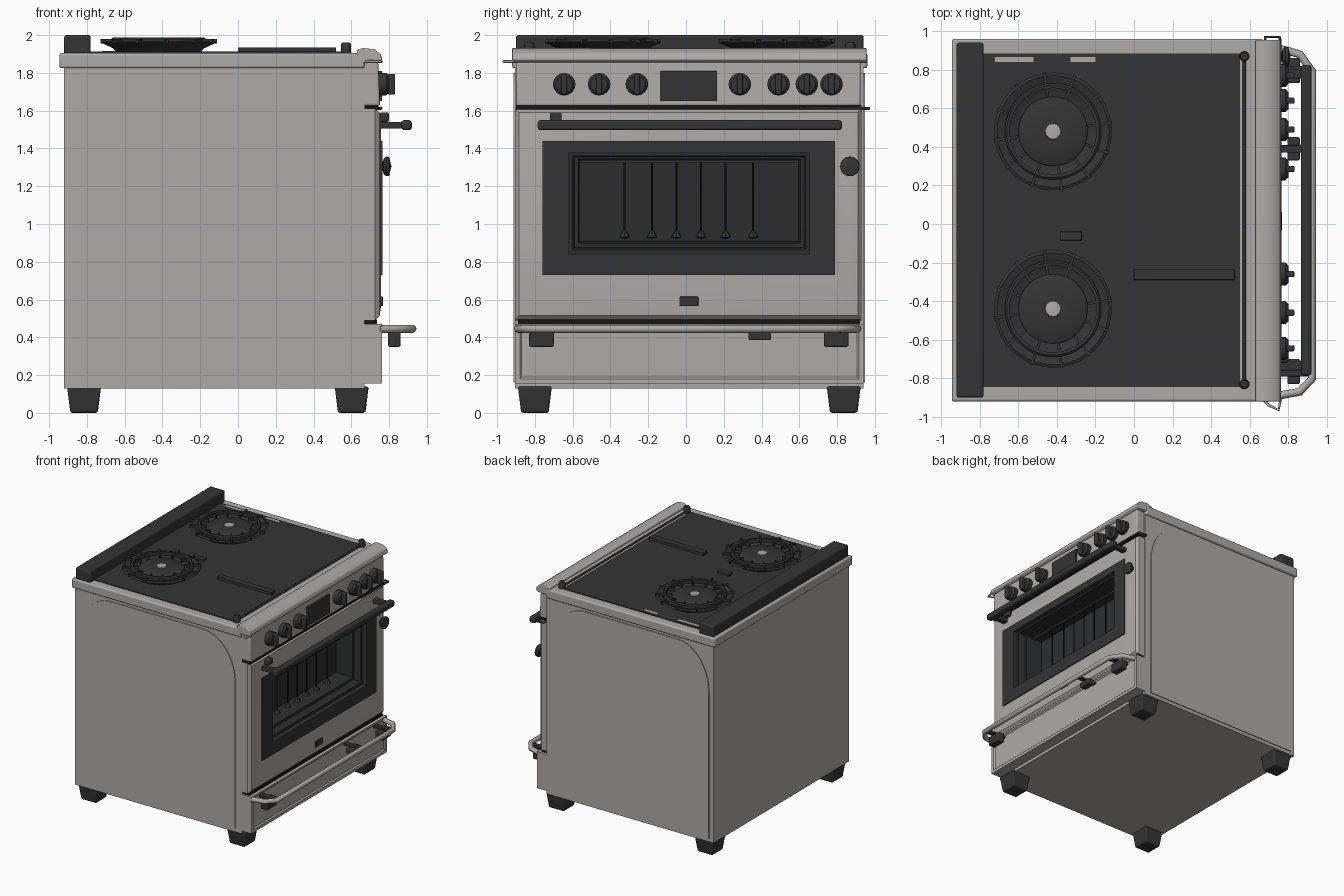
import bpy, bmesh, math
from mathutils import Vector, Matrix

if "Cube" in bpy.data.objects:
    bpy.data.objects.remove(bpy.data.objects["Cube"])


def mat(name, c):
    m = bpy.data.materials.new(name)
    m.diffuse_color = (*c, 1)
    m.use_nodes = True
    m.node_tree.nodes["Principled BSDF"].inputs["Base Color"].default_value = m.diffuse_color
    return m


ENAMEL = mat("warm grey enamel", (0.42, 0.41, 0.395))
BLACK = mat("charcoal black", (0.035, 0.035, 0.035))
GLASS = mat("oven interior", (0.026, 0.027, 0.028))
LINE = mat("deep black", (0.008, 0.008, 0.008))


def finish(name, bm, m, bevel=0, smooth=True):
    bmesh.ops.recalc_face_normals(bm, faces=bm.faces)
    me = bpy.data.meshes.new(name)
    bm.to_mesh(me)
    bm.free()
    ob = bpy.data.objects.new(name, me)
    bpy.context.collection.objects.link(ob)
    me.materials.append(m)
    if bevel:
        b = ob.modifiers.new("bevel", "BEVEL")
        b.width, b.segments, b.limit_method = bevel, 3, "ANGLE"
    if smooth:
        bpy.ops.object.select_all(action="DESELECT")
        ob.select_set(True)
        bpy.context.view_layer.objects.active = ob
        bpy.ops.object.shade_smooth_by_angle(angle=math.radians(35))
    return ob


def box(name, x, y, z, m, bevel=0):
    bm = bmesh.new()
    bmesh.ops.create_cube(bm, size=1)
    for v in bm.verts:
        v.co = [a[0] + (c + 0.5) * (a[1] - a[0]) for a, c in zip((x, y, z), v.co)]
    return finish(name, bm, m, bevel)


def loft(name, rects, m, cap0=True, cap1=True, bevel=0):
    """Nested rectangles (x, y0, y1, z0, z1) joined one after another."""
    bm = bmesh.new()
    rings = [[bm.verts.new((x, y, z)) for y, z in ((a, c), (b, c), (b, d), (a, d))]
             for x, a, b, c, d in rects]
    for r, s in zip(rings, rings[1:]):
        for i in range(4):
            j = (i + 1) % 4
            bm.faces.new((r[i], r[j], s[j], s[i]))
    if cap0:
        bm.faces.new(rings[0])
    if cap1:
        bm.faces.new(rings[-1])
    return finish(name, bm, m, bevel)


def lathe(name, prof, m, loc, axis="Z", n=32):
    """Spin (radius, height) points round an axis."""
    bm = bmesh.new()
    vs = [bm.verts.new((r, 0, h)) for r, h in prof]
    es = [bm.edges.new(p) for p in zip(vs, vs[1:])]
    bmesh.ops.spin(bm, geom=vs + es, axis=(0, 0, 1), cent=(0, 0, 0), steps=n, angle=math.tau)
    bmesh.ops.remove_doubles(bm, verts=bm.verts, dist=1e-5)
    if axis == "X":
        bm.transform(Matrix.Rotation(math.pi / 2, 4, "Y"))
    bm.transform(Matrix.Translation(loc))
    return finish(name, bm, m)


def extrude_y(name, pts, y0, y1, m, bevel=0):
    """Profile in x and z, pulled along y."""
    bm = bmesh.new()
    f = bm.faces.new([bm.verts.new((x, y0, z)) for x, z in pts])
    g = bmesh.ops.extrude_face_region(bm, geom=[f])["geom"]
    bmesh.ops.translate(bm, vec=(0, y1 - y0, 0), verts=[v for v in g if isinstance(v, bmesh.types.BMVert)])
    return finish(name, bm, m, bevel)


def tube(name, pts, r, m, closed=False):
    cu = bpy.data.curves.new(name, "CURVE")
    cu.dimensions, cu.bevel_depth, cu.bevel_resolution, cu.use_fill_caps = "3D", r, 2, True
    sp = cu.splines.new("POLY")
    sp.points.add(len(pts) - 1)
    for p, c in zip(sp.points, pts):
        p.co = (*c, 1)
    sp.use_cyclic_u = closed
    cu.materials.append(m)
    ob = bpy.data.objects.new(name, cu)
    bpy.context.collection.objects.link(ob)
    return ob


# Body, with a pocket in its front for the oven
loft("body", [(-0.92, -0.905, 0.94, 0.13, 1.85), (0.67, -0.905, 0.94, 0.13, 1.85),
              (0.67, -0.65, 0.69, 0.80, 1.41), (0.42, -0.65, 0.69, 0.80, 1.41)], ENAMEL)

# Arched side panels
arch = [(-0.88, 0.16)]
arch += [(-0.58 - 0.30 * math.cos(t), 1.42 + 0.38 * math.sin(t)) for t in [i * math.pi / 20 for i in range(11)]]
arch += [(0.30 + 0.31 * math.sin(t), 1.42 + 0.38 * math.cos(t)) for t in [i * math.pi / 20 for i in range(11)]]
arch += [(0.61, 0.16)]
extrude_y("side_panel_left", arch, -0.912, -0.90, ENAMEL)
extrude_y("side_panel_right", arch, 0.935, 0.947, ENAMEL)

# Tapered feet
for sx, x in (("back", -0.815), ("front", 0.602)):
    for sy, y in (("left", -0.80), ("right", 0.835)):
        bm = bmesh.new()
        bmesh.ops.create_cube(bm, size=1)
        for v in bm.verts:
            w = 0.18 if v.co.z > 0 else 0.145
            v.co = (x + v.co.x * w, y + v.co.y * w, 0.07 + v.co.z * 0.14)
        finish(f"{sx}_{sy}_foot", bm, BLACK, 0.012)

# Top slab, cooktop, back rail
box("top_slab", (-0.945, 0.67), (-0.92, 0.96), (1.825, 1.905), ENAMEL, 0.012)
box("cooktop", (-0.80, 0.55), (-0.845, 0.885), (1.89, 1.912), BLACK)
box("back_rail", (-0.92, -0.78), (-0.90, 0.94), (1.895, 2.0), BLACK, 0.012)
box("cooktop_strip", (0.0, 0.52), (-0.29, -0.235), (1.905, 1.935), BLACK, 0.004)
box("cooktop_tab", (-0.385, -0.27), (-0.085, -0.04), (1.905, 1.93), BLACK, 0.004)
for i, (a, b) in enumerate(((-0.72, -0.52), (-0.33, -0.20))):
    box(f"cooktop_slot_{i}", (a, b), (0.84, 0.867), (1.907, 1.915), ENAMEL)

# Burners: dished pan, grate ring with spokes, cap and pin
for side, cy in (("left", -0.44), ("right", 0.48)):
    c = (-0.42, cy, 0)
    lathe(f"{side}_burner_pan", [(0.0, 1.93), (0.20, 1.93), (0.225, 1.945), (0.29, 1.968), (0.305, 1.96),
                                 (0.24, 1.93), (0.22, 1.905)], BLACK, c, n=40)
    lathe(f"{side}_grate_ring", [(0.225, 1.955), (0.225, 1.985), (0.24, 1.988), (0.25, 1.98),
                                 (0.25, 1.955), (0.225, 1.955)], BLACK, c, n=40)
    lathe(f"{side}_burner_cap", [(0.18, 1.92), (0.18, 1.955), (0.165, 1.965), (0.06, 1.968), (0.0, 1.968)], BLACK, c)
    lathe(f"{side}_burner_pin", [(0.045, 1.96), (0.04, 1.976), (0.0, 1.98)], ENAMEL, c, n=12)
    bm = bmesh.new()
    for i in range(12):
        a = i * math.tau / 12 + 0.15
        M = Matrix.Translation((c[0], cy, 1.968)) @ Matrix.Rotation(a, 4, "Z") @ Matrix.Translation((0.245, 0, 0))
        bmesh.ops.create_cube(bm, size=1, matrix=M @ Matrix.Diagonal((0.13, 0.014, 0.024, 1)))
    finish(f"{side}_grate_spokes", bm, BLACK)

# Rail with end posts at the front of the cooktop
tube("cooktop_rail", [(0.572, -0.83, 1.918), (0.572, 0.87, 1.918)], 0.009, BLACK)
for side, y in (("left", -0.83), ("right", 0.87)):
    lathe(f"{side}_rail_post", [(0, 1.89), (0.027, 1.89), (0.027, 1.95), (0.02, 1.962), (0, 1.962)],
          BLACK, (0.572, y, 0), n=16)

# Rounded front brow and control panel
extrude_y("front_brow", [(0.63, 1.85), (0.63, 1.92), (0.66, 1.932), (0.72, 1.925), (0.755, 1.90),
                         (0.765, 1.87), (0.745, 1.855)], -0.92, 0.955, ENAMEL, 0.006)
extrude_y("control_panel", [(0.64, 1.625), (0.64, 1.86), (0.742, 1.86), (0.752, 1.625)], -0.90, 0.925, ENAMEL, 0.012)
box("display", (0.74, 0.763), (-0.135, 0.165), (1.65, 1.81), BLACK, 0.004)
for i, y in enumerate((-0.645, -0.46, -0.26, 0.285, 0.49, 0.64, 0.77)):
    lathe(f"knob_{i}", [(0.058, 0.74), (0.06, 0.785), (0.045, 0.80), (0, 0.80)], BLACK, (0, y, 1.74), "X", 16)
    box(f"knob_grip_{i}", (0.79, 0.832), (y - 0.016, y + 0.016), (1.685, 1.795), BLACK, 0.008)
box("panel_seam", (0.66, 0.745), (-0.90, 0.93), (1.605, 1.63), LINE)

# Door shell, dark window surround, stepped oven interior
loft("oven_door", [(0.66, -0.905, 0.93, 0.49, 1.61), (0.725, -0.905, 0.93, 0.49, 1.61),
                   (0.75, -0.885, 0.91, 0.515, 1.59), (0.758, -0.83, 0.86, 0.57, 1.55),
                   (0.758, -0.65, 0.69, 0.80, 1.41), (0.66, -0.65, 0.69, 0.80, 1.41)], ENAMEL, False, False)
loft("window_surround", [(0.75, -0.76, 0.79, 0.73, 1.44), (0.766, -0.76, 0.79, 0.73, 1.44),
                         (0.766, -0.62, 0.655, 0.84, 1.375), (0.73, -0.62, 0.655, 0.84, 1.375)], BLACK, False, False)
loft("oven_interior", [(0.73, -0.63, 0.665, 0.83, 1.385), (0.73, -0.60, 0.635, 0.865, 1.36),
                       (0.67, -0.59, 0.625, 0.875, 1.355), (0.67, -0.57, 0.605, 0.90, 1.345),
                       (0.52, -0.56, 0.595, 0.91, 1.335)], GLASS, False, True)
for i, y in enumerate((-0.325, -0.18, -0.05, 0.08, 0.21, 0.355)):
    tube(f"rack_bar_{i}", [(0.60, y, 0.95), (0.60, y, 1.34)], 0.005, LINE)
    lathe(f"rack_foot_{i}", [(0, 0.92), (0.03, 0.93), (0.01, 0.965), (0, 0.965)], BLACK, (0.60, y, 0), n=8)
box("rack_top", (0.59, 0.61), (-0.56, 0.595), (1.325, 1.34), BLACK)
box("door_badge", (0.75, 0.767), (-0.035, 0.065), (0.565, 0.615), BLACK, 0.004)
lathe("door_latch_stem", [(0.025, 0.75), (0.025, 0.78)], BLACK, (0, 0.868, 1.305), "X", 12)
lathe("door_latch", [(0, 0.765), (0.04, 0.77), (0.052, 0.785), (0.05, 0.80), (0, 0.812)], BLACK, (0, 0.868, 1.305), "X", 16)

# Door handle
box("door_handle", (0.866, 0.92), (-0.785, 0.825), (1.497, 1.55), BLACK, 0.014)
for side, y in (("left", -0.735), ("right", 0.78)):
    box(f"{side}_handle_bracket", (0.74, 0.88), (y - 0.025, y + 0.025), (1.505, 1.54), BLACK, 0.006)
box("handle_button", (0.75, 0.80), (-0.72, -0.66), (1.54, 1.59), BLACK, 0.01)

# Storage drawer with rimmed front
loft("drawer", [(0.66, -0.905, 0.94, 0.155, 0.47), (0.762, -0.905, 0.94, 0.155, 0.47),
                (0.762, -0.88, 0.915, 0.18, 0.455), (0.752, -0.87, 0.905, 0.19, 0.445)], ENAMEL)
box("drawer_gap", (0.66, 0.735), (-0.89, 0.92), (0.465, 0.495), LINE)

# Drawer rail standing off the front, with hanging blocks
tube("drawer_rail", [(0.75, -0.89, 0.445), (0.86, -0.87, 0.445), (0.925, -0.80, 0.445),
                     (0.925, 0.79, 0.445), (0.86, 0.88, 0.445), (0.75, 0.91, 0.445)], 0.021, ENAMEL)
for i, (a, b, z) in enumerate(((-0.83, -0.70, 0.35), (0.33, 0.45, 0.385), (0.73, 0.86, 0.35))):
    box(f"rail_block_{i}", (0.795, 0.86), (a, b), (z, 0.43), BLACK, 0.008)
    box(f"rail_arm_{i}", (0.75, 0.92), (a + 0.04, b - 0.04), (0.425, 0.445), BLACK, 0.004)

# Small wire hooks at the front corners
tube("left_hook", [(0.66, -0.90, 1.86), (0.70, -0.94, 1.86), (0.75, -0.965, 1.86), (0.76, -0.91, 1.86)], 0.007, ENAMEL)
tube("right_hook", [(0.68, 0.93, 1.612), (0.68, 0.97, 1.612), (0.755, 0.97, 1.612), (0.755, 0.93, 1.612)], 0.008, BLACK)
tube("seam_rod", [(0.757, 0.60, 1.615), (0.757, 0.96, 1.612)], 0.007, BLACK)
